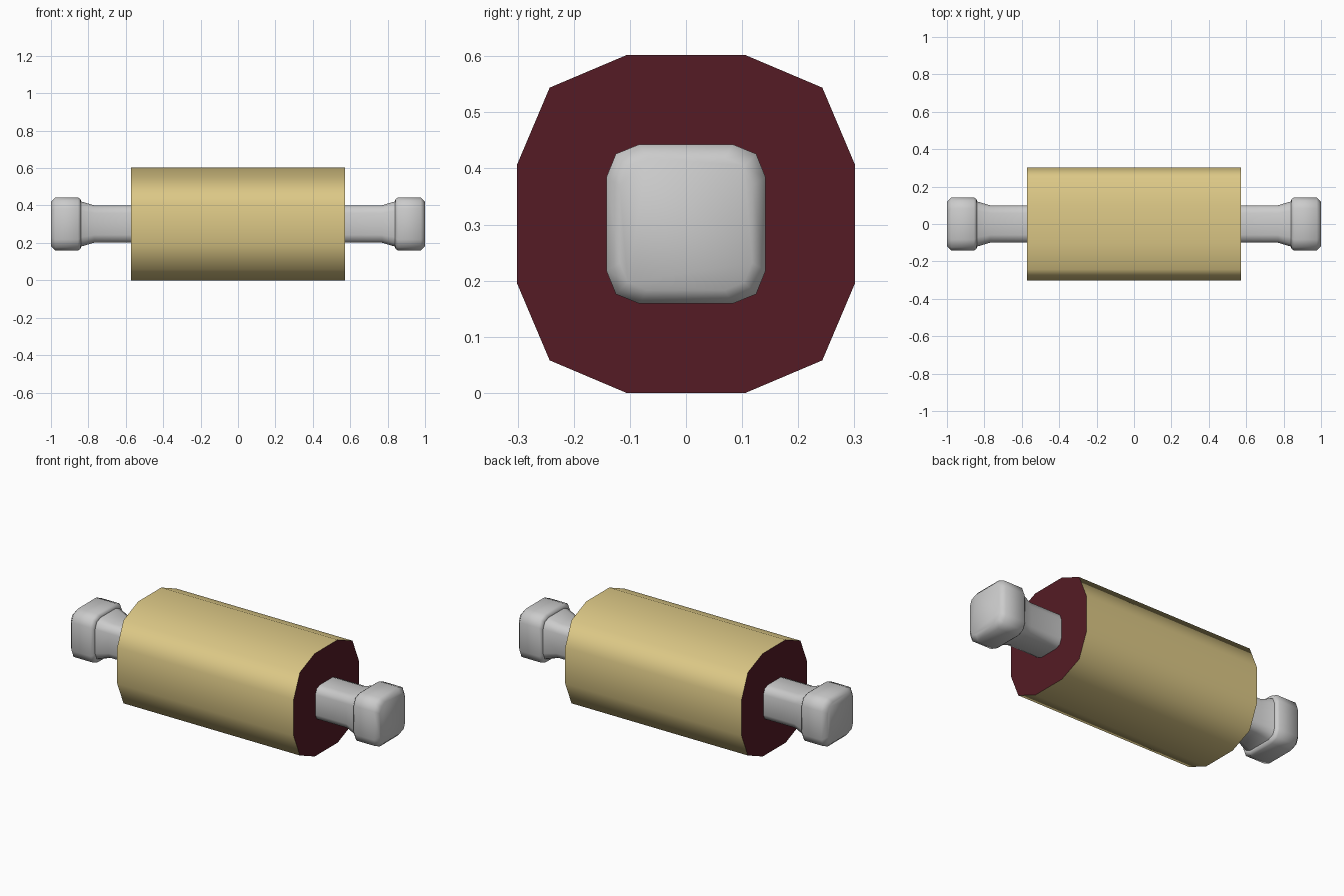
import bpy, bmesh, math

if "Cube" in bpy.data.objects:
    bpy.data.objects.remove(bpy.data.objects["Cube"])

CZ = 0.301  # axis height


def section(a, b, c):
    """Twelve-sided rounded square: a = half width, b = corner, c = half flat."""
    q = [(a, c), (b, b), (c, a)]
    pts = []
    for k in range(4):
        for y, z in q:
            for _ in range(k):
                y, z = -z, y
            pts.append((y, z))
    return pts


def loft(name, stations, angle, mats=()):
    """Skin a list of (x, section) rings and cap both ends."""
    bm = bmesh.new()
    rings = [[bm.verts.new((x, y, z)) for y, z in pts] for x, pts in stations]
    n = len(rings[0])
    for r, s in zip(rings, rings[1:]):
        for i in range(n):
            j = (i + 1) % n
            bm.faces.new((r[i], r[j], s[j], s[i]))
    caps = [bm.faces.new(rings[0]), bm.faces.new(rings[-1])]
    if mats:
        # coloured end panels inside a thin rim
        bmesh.ops.inset_individual(bm, faces=caps, thickness=0.016)
        for f in caps:
            f.material_index = 1
    bmesh.ops.recalc_face_normals(bm, faces=bm.faces)
    me = bpy.data.meshes.new(name)
    bm.to_mesh(me)
    bm.free()
    for m in mats:
        me.materials.append(m)
    ob = bpy.data.objects.new(name, me)
    bpy.context.collection.objects.link(ob)
    ob.location.z = CZ
    bpy.ops.object.select_all(action='DESELECT')
    ob.select_set(True)
    bpy.context.view_layer.objects.active = ob
    bpy.ops.object.shade_smooth_by_angle(angle=math.radians(angle))
    return ob


def material(name, rgb):
    m = bpy.data.materials.new(name)
    m.diffuse_color = (*rgb, 1)
    m.use_nodes = True
    m.node_tree.nodes["Principled BSDF"].inputs["Base Color"].default_value = m.diffuse_color
    return m


tan = material("tan", (0.72, 0.58, 0.24))
red = material("dark_red", (0.09, 0.011, 0.018))

# Main roll with dark end faces
body = section(0.301, 0.243, 0.106)
loft("roll_body", [(-0.571, body), (0.571, body)], 50, (tan, red))


# Handles: shaft, flared collar and chamfered knob
def grip(r):
    return section(r, r * 0.88, r * 0.585)


profile = [(0.56, 0.1), (0.77, 0.1), (0.84, 0.121), (0.841, 0.132),
           (0.855, 0.142), (0.977, 0.142), (1.0, 0.118)]
for side, sign in (("left", -1), ("right", 1)):
    loft(side + "_handle", [(sign * x, grip(r)) for x, r in profile], 60)
